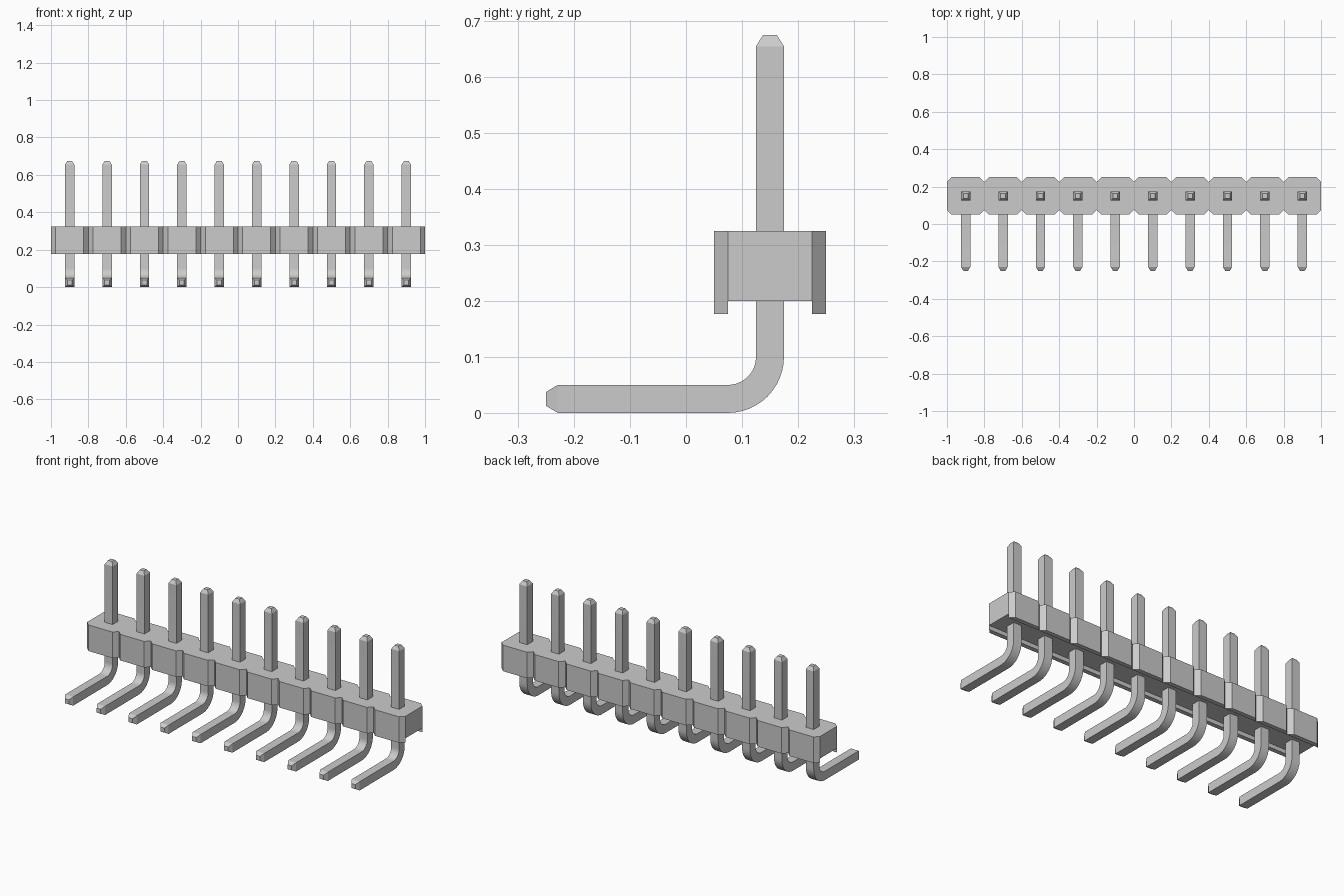
import bpy, bmesh, math
from mathutils import Vector

cube = bpy.data.objects.get("Cube")
if cube:
    bpy.data.objects.remove(cube, do_unlink=True)

COUNT, PITCH, ROW_Y = 10, 0.2, 0.15
LOW, ROOF, TOP = 0.177, 0.2, 0.325      # rim bottom, channel roof, housing top
HALF, CHAMFER = 0.1, 0.025

grey = bpy.data.materials.new("grey")
grey.use_nodes = True
colour = (0.6, 0.6, 0.6, 1)
grey.diffuse_color = colour
grey.node_tree.nodes["Principled BSDF"].inputs["Base Color"].default_value = colour


def make_mesh(name, bm):
    bmesh.ops.remove_doubles(bm, verts=bm.verts, dist=1e-5)
    bmesh.ops.recalc_face_normals(bm, faces=bm.faces)
    mesh = bpy.data.meshes.new(name)
    bm.to_mesh(mesh)
    bm.free()
    mesh.materials.append(grey)
    return mesh


def add_object(name, mesh, location):
    obj = bpy.data.objects.new(name, mesh)
    obj.location = location
    bpy.context.scene.collection.objects.link(obj)
    return obj


# Housing: chamfered cells in a row, with an open channel underneath
bm = bmesh.new()


def face(points):
    bm.faces.new([bm.verts.new(p) for p in points])


def wall(a, b, z0, z1):
    face([(*a, z0), (*b, z0), (*b, z1), (*a, z1)])


inner = HALF - CHAMFER
for i in range(COUNT):
    x0 = (i - COUNT / 2) * PITCH
    x1 = x0 + PITCH
    rims = []
    for side in (-1, 1):
        rim = [(x0, side * inner), (x0 + CHAMFER, side * HALF),
               (x1 - CHAMFER, side * HALF), (x1, side * inner)]
        for a, b in zip(rim, rim[1:]):
            wall(a, b, LOW, TOP)
        wall(rim[0], rim[3], LOW, ROOF)
        face([(*p, LOW) for p in rim])
        rims.append(rim)
    face([(*p, TOP) for p in rims[0] + rims[1][::-1]])
    face([(x0, -inner, ROOF), (x0, inner, ROOF), (x1, inner, ROOF), (x1, -inner, ROOF)])
for x in (-COUNT * PITCH / 2, COUNT * PITCH / 2):
    wall((x, -inner), (x, inner), ROOF, TOP)
bmesh.ops.remove_doubles(bm, verts=bm.verts, dist=1e-5)
bmesh.ops.recalc_face_normals(bm, faces=bm.faces)
bmesh.ops.dissolve_limit(bm, angle_limit=0.02, verts=bm.verts, edges=bm.edges)
add_object("housing", make_mesh("housing", bm), (0, ROW_Y, 0))

# Pin: square section swept along a right-angle bend, tapered at both ends
WIDTH, TIP, BEND, STEPS = 0.025, 0.0125, 0.075, 12
# each station: y, z, direction angle (0 runs to the back, 90 degrees runs up), half width
stations = [(-0.4, 0.025, 0, TIP), (-0.379, 0.025, 0, WIDTH)]
for k in range(STEPS + 1):
    a = math.pi / 2 * k / STEPS
    stations.append((-BEND + BEND * math.sin(a), 0.1 - BEND * math.cos(a), a, WIDTH))
stations += [(0, 0.655, math.pi / 2, WIDTH), (0, 0.675, math.pi / 2, TIP)]

bm = bmesh.new()
rings = []
for y, z, a, w in stations:
    across = Vector((0, -math.sin(a), math.cos(a)))
    rings.append([bm.verts.new(Vector((sx * w, y, z)) + across * (sy * w))
                  for sx, sy in ((-1, -1), (1, -1), (1, 1), (-1, 1))])
for r, s in zip(rings, rings[1:]):
    for k in range(4):
        n = (k + 1) % 4
        bm.faces.new((r[k], r[n], s[n], s[k]))
bm.faces.new(rings[0])
bm.faces.new(rings[-1])
pin_mesh = make_mesh("pin", bm)

pins = [add_object(f"pin_{i + 1}", pin_mesh, ((i - (COUNT - 1) / 2) * PITCH, ROW_Y, 0))
        for i in range(COUNT)]

# Smooth bend, crisp corners
bpy.ops.object.select_all(action='DESELECT')
pins[0].select_set(True)
bpy.context.view_layer.objects.active = pins[0]
bpy.ops.object.shade_smooth_by_angle(angle=math.radians(25))
